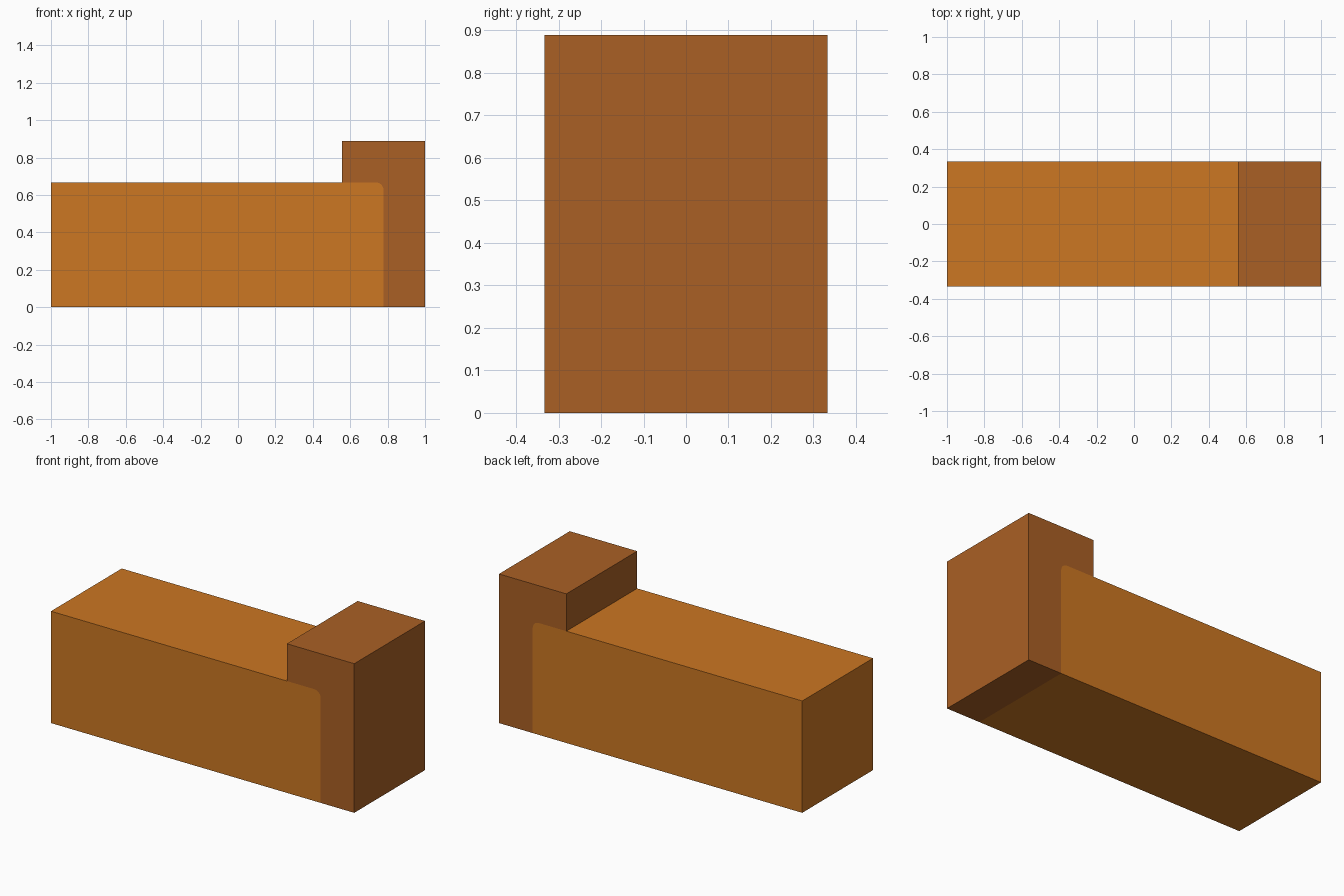
import bpy, bmesh, math

if "Cube" in bpy.data.objects:
    bpy.data.objects.remove(bpy.data.objects["Cube"])

HALF = 1 / 3          # half depth in y
LOW, HIGH = 2 / 3, 8 / 9
STEP, SEAM, R = 5 / 9, 7 / 9, 0.04


def material(name, rgb):
    m = bpy.data.materials.new(name)
    m.diffuse_color = (*rgb, 1)
    m.use_nodes = True
    m.node_tree.nodes["Principled BSDF"].inputs["Base Color"].default_value = m.diffuse_color
    return m


# Rounded seam between the light seat and the dark back block (x, z)
arc = [(SEAM - R + R * math.sin(i * math.pi / 12), LOW - R + R * math.cos(i * math.pi / 12))
       for i in range(7)]
seam = [(STEP, LOW)] + arc + [(SEAM, 0)]

# Front profiles of both coloured parts, clockwise
seat = [(-1, 0), (-1, LOW)] + seam
back = [(1, 0)] + seam[::-1] + [(STEP, HIGH), (1, HIGH)]

bm = bmesh.new()
cache = {}


def vert(p, y):
    key = (p, y)
    if key not in cache:
        cache[key] = bm.verts.new((p[0], y, p[1]))
    return cache[key]


def edges(profile):
    return list(zip(profile, profile[1:] + profile[:1]))


# Flush front and back faces, with walls only along the outer outline
inner = {frozenset(e) for e in edges(seat)} & {frozenset(e) for e in edges(back)}
for slot, profile in enumerate((seat, back)):
    for y in (-HALF, HALF):
        bm.faces.new([vert(p, y) for p in profile]).material_index = slot
    for a, b in edges(profile):
        if frozenset((a, b)) not in inner:
            f = bm.faces.new([vert(a, -HALF), vert(b, -HALF), vert(b, HALF), vert(a, HALF)])
            f.material_index = slot
bmesh.ops.recalc_face_normals(bm, faces=bm.faces[:])
# Concave outlines are triangulated cleanly
bmesh.ops.triangulate(bm, faces=[f for f in bm.faces if len(f.verts) > 4])

mesh = bpy.data.meshes.new("stepped_block")
bm.to_mesh(mesh)
bm.free()
mesh.materials.append(material("light ochre", (0.604, 0.184, 0.016)))
mesh.materials.append(material("dark ochre", (0.402, 0.117, 0.018)))
bpy.context.collection.objects.link(bpy.data.objects.new("stepped_block", mesh))
